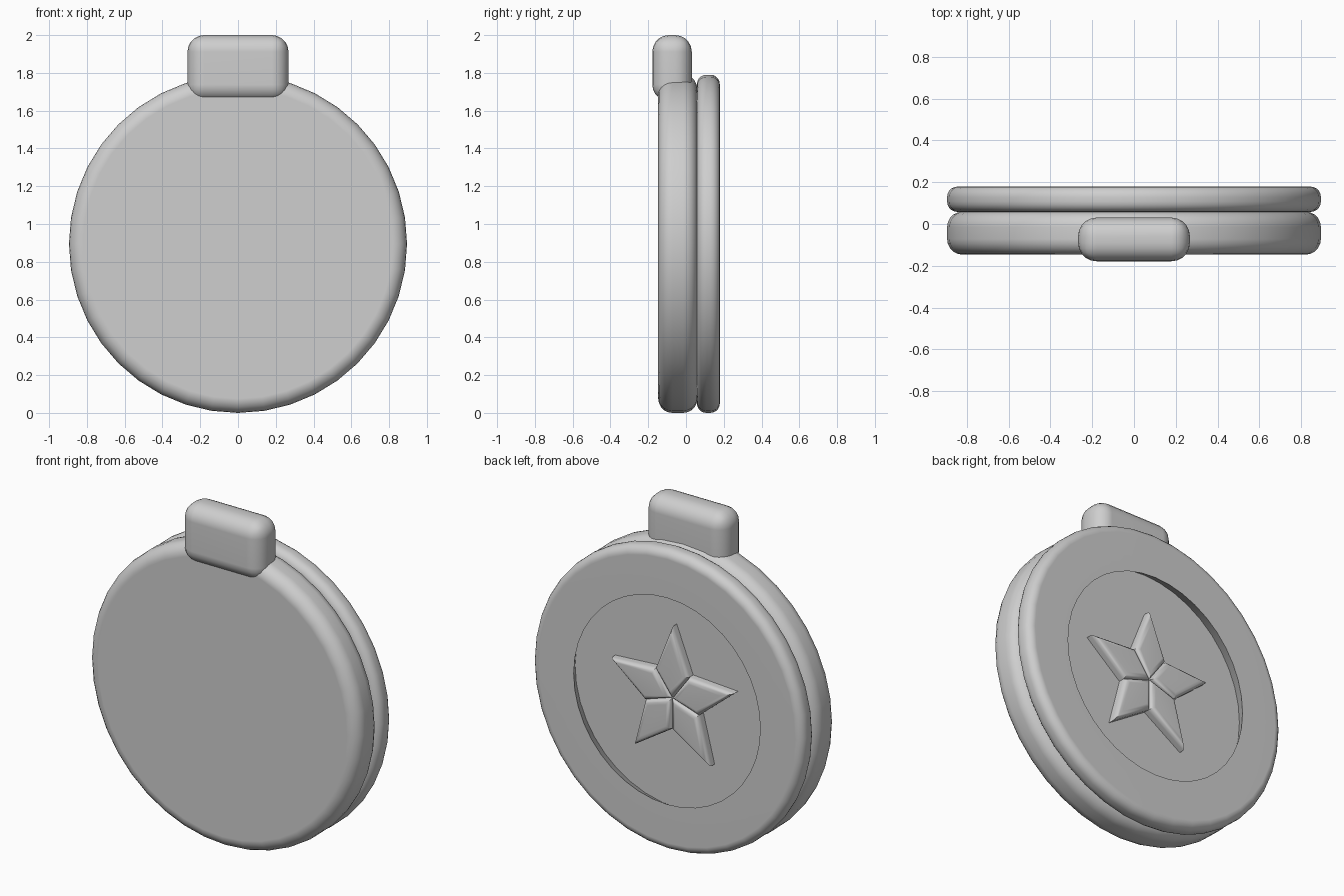
import bpy
import bmesh
from math import sin, cos, pi, radians
from mathutils import Matrix, Vector

if "Cube" in bpy.data.objects:
    bpy.data.objects.remove(bpy.data.objects["Cube"])

# One plain grey for everything
grey = bpy.data.materials.new("light_grey")
grey.use_nodes = True
grey.diffuse_color = (0.62, 0.62, 0.62, 1)
grey.node_tree.nodes["Principled BSDF"].inputs["Base Color"].default_value = (0.62, 0.62, 0.62, 1)

RADIUS = 0.895
SIDES = 40


def finish(name, bm):
    """Turn a bmesh into a smooth shaded object with flat caps."""
    bmesh.ops.recalc_face_normals(bm, faces=bm.faces)
    mesh = bpy.data.meshes.new(name)
    bm.to_mesh(mesh)
    bm.free()
    mesh.materials.append(grey)
    obj = bpy.data.objects.new(name, mesh)
    bpy.context.collection.objects.link(obj)
    bpy.ops.object.select_all(action='DESELECT')
    obj.select_set(True)
    bpy.context.view_layer.objects.active = obj
    bpy.ops.object.shade_smooth_by_angle(angle=radians(35))
    normals = obj.modifiers.new("flat_caps", 'WEIGHTED_NORMAL')
    normals.keep_sharp = True
    return obj


def rounded_rim(y0, y1, bevel, steps=5):
    """Profile (radius, y) of a disc edge with both corners rounded."""
    points = []
    for y, start in ((y0 + bevel, -pi / 2), (y1 - bevel, 0)):
        for i in range(steps + 1):
            a = start + pi / 2 * i / steps
            points.append((RADIUS - bevel + bevel * cos(a), y + bevel * sin(a)))
    return points


def lathe(name, profile):
    """Sweep a profile round the y axis and close both ends."""
    bm = bmesh.new()
    rings = []
    for r, y in profile:
        rings.append([bm.verts.new((r * cos(2 * pi * i / SIDES), y,
                                    RADIUS + r * sin(2 * pi * i / SIDES)))
                      for i in range(SIDES)])
    for a, b in zip(rings, rings[1:]):
        for i in range(SIDES):
            j = (i + 1) % SIDES
            bm.faces.new((a[i], a[j], b[j], b[i]))
    bm.faces.new(rings[0])
    bm.faces.new(rings[-1])
    return finish(name, bm)


# Front disc, and back disc with an undercut round recess
FLOOR = 0.087
lathe("front_disc", rounded_rim(-0.147, 0.06, 0.075))
lathe("back_disc", rounded_rim(0.058, 0.179, 0.05) + [(0.615, 0.179), (0.67, FLOOR)])

# Rounded block at the top
bm = bmesh.new()
bmesh.ops.create_cube(bm, size=1, matrix=Matrix.Translation((0, -0.074, 1.825))
                      @ Matrix.Diagonal((0.535, 0.209, 0.35, 1)))
bmesh.ops.bevel(bm, geom=bm.edges[:], offset=0.088, segments=5, profile=0.5, affect='EDGES')
finish("top_block", bm)

# Star of five bevelled kites on the recess floor
TIP, INNER = 0.425, 0.185
for k in range(5):
    bm = bmesh.new()
    outline = [(0, 0)]
    for r, turn in ((INNER, -pi / 5), (TIP, 0), (INNER, pi / 5)):
        a = pi / 2 + 2 * pi * k / 5 + turn
        outline.append((r * cos(a), r * sin(a)))
    base = bm.faces.new([bm.verts.new((x, FLOOR - 0.01, RADIUS + z)) for x, z in outline])
    top = bmesh.ops.extrude_face_region(bm, geom=[base])["geom"]
    bmesh.ops.translate(bm, vec=Vector((0, 0.07, 0)),
                        verts=[g for g in top if isinstance(g, bmesh.types.BMVert)])
    top_face = next(g for g in top if isinstance(g, bmesh.types.BMFace))
    bmesh.ops.bevel(bm, geom=list(top_face.edges), offset=0.03, segments=3,
                    profile=0.5, affect='EDGES')
    finish("star_point_%d" % (k + 1), bm)
